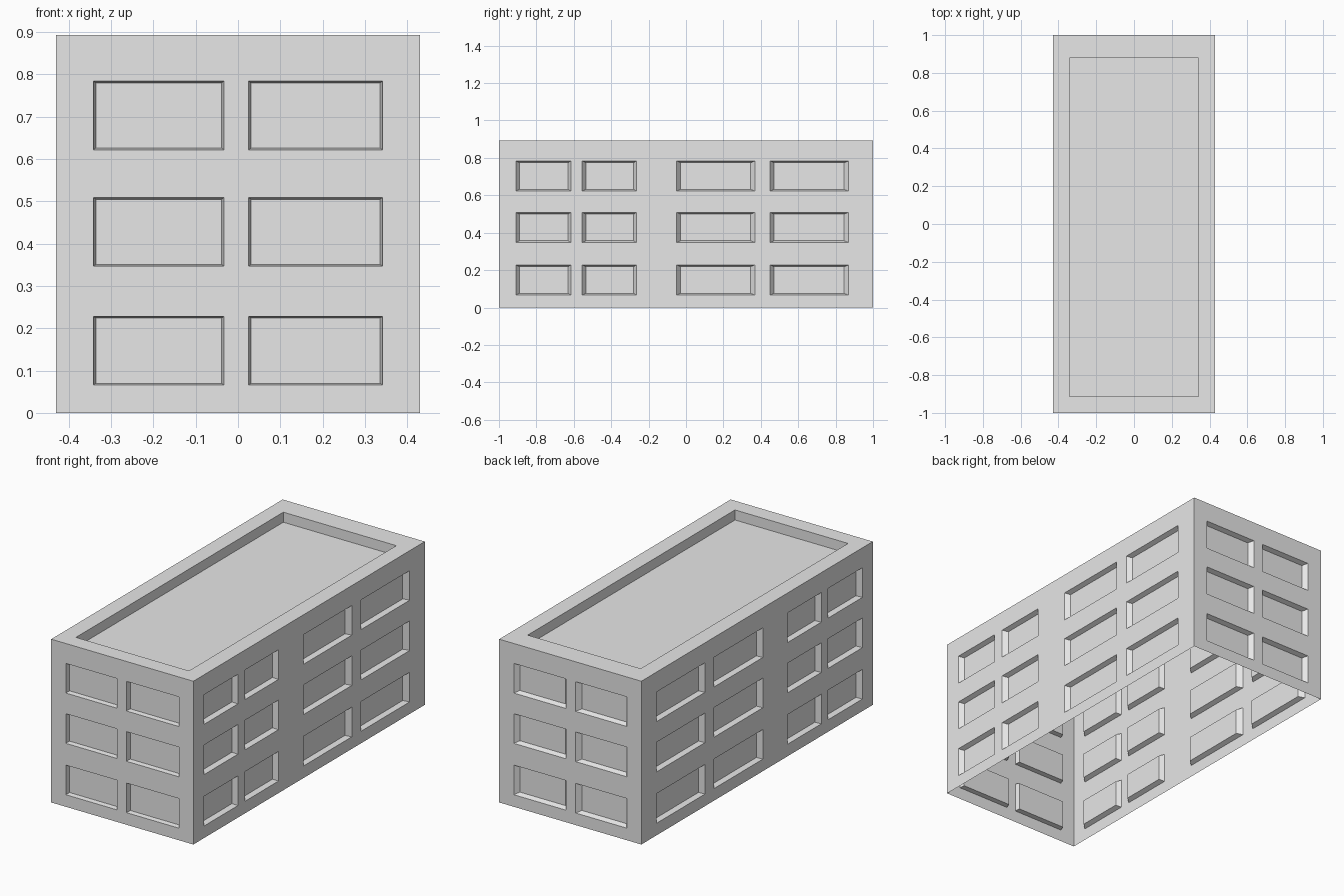
import bpy, bmesh
from mathutils import Vector

cube = bpy.data.objects.get("Cube")
if cube:
    bpy.data.objects.remove(cube, do_unlink=True)

HX, HY, H = 0.43, 1.0, 0.893     # half width, half length, height
DEPTH = 0.025                    # window recess
UP = Vector((0, 0, 1))
FLOORS = [(0.066, 0.228), (0.347, 0.509), (0.622, 0.784)]

grey = bpy.data.materials.new("light_grey")
grey.use_nodes = True
grey.diffuse_color = (0.8, 0.8, 0.8, 1)
grey.node_tree.nodes["Principled BSDF"].inputs["Base Color"].default_value = (0.8, 0.8, 0.8, 1)


def quad(bm, pts):
    bm.faces.new([bm.verts.new(p) for p in pts])


def band(bm, outer, inner):
    """Four faces joining two rectangles."""
    for i in range(4):
        j = (i + 1) % 4
        quad(bm, (outer[i], outer[j], inner[j], inner[i]))


def finish(bm, name):
    bmesh.ops.remove_doubles(bm, verts=bm.verts[:], dist=0.0001)
    mesh = bpy.data.meshes.new(name)
    bm.to_mesh(mesh)
    bm.free()
    mesh.materials.append(grey)
    bpy.context.collection.objects.link(bpy.data.objects.new(name, mesh))


def mirrored(spans):
    return [(-b, -a, tb, ta) for a, b, ta, tb in reversed(spans)]


def wall(name, u_dir, half, offset, spans, slope):
    """Wall sheet with tapered window recesses; spans are start, end, end tapers."""
    bm = bmesh.new()
    u_dir = Vector(u_dir)
    out = u_dir.cross(UP)

    def point(u, z, d=0):
        return u_dir * u + UP * z + out * (offset - d)

    def rect(a, b, lo, hi, d=0):
        return [point(a, lo, d), point(b, lo, d), point(b, hi, d), point(a, hi, d)]

    us = sorted([-half, half] + [u for s in spans for u in s[:2]])
    zs = sorted([0, H] + [z for f in FLOORS for z in f])
    for i, (a, b) in enumerate(zip(us, us[1:])):
        for k, (lo, hi) in enumerate(zip(zs, zs[1:])):
            outer = rect(a, b, lo, hi)
            if i % 2 and k % 2:
                ta, tb = spans[i // 2][2:]
                inner = rect(a + ta, b - tb, lo + slope, hi - slope, DEPTH)
                band(bm, outer, inner)
                quad(bm, inner)
            else:
                quad(bm, outer)
    finish(bm, name)


# Four walls with three floors of windows, open underneath
front = [(-0.342, -0.033, 0.006, 0.006), (0.025, 0.342, 0.006, 0.006)]
back = [(a, b, 0.02, 0.02) for a, b, _, _ in front]
side = [(-0.91, -0.615, 0.02, 0.015), (-0.555, -0.265, 0.02, 0.015),
        (-0.05, 0.37, 0.02, 0.025), (0.45, 0.87, 0.02, 0.025)]
wall("front_wall", (1, 0, 0), HX, HY, front, 0.004)
wall("back_wall", (-1, 0, 0), HX, HY, mirrored(back), 0.01)
wall("left_wall", (0, 1, 0), HY, HX, side, 0.01)
wall("right_wall", (0, -1, 0), HY, HX, mirrored(side), 0.01)


# Sunken roof behind a flat parapet rim
def plan(x, y0, y1, z):
    return [(-x, y0, z), (x, y0, z), (x, y1, z), (-x, y1, z)]


bm = bmesh.new()
rim = plan(0.342, -0.912, 0.88, H)
floor = plan(0.342, -0.912, 0.88, H - 0.055)
band(bm, plan(HX, -HY, HY, H), rim)
band(bm, rim, floor)
quad(bm, floor)
finish(bm, "roof")
